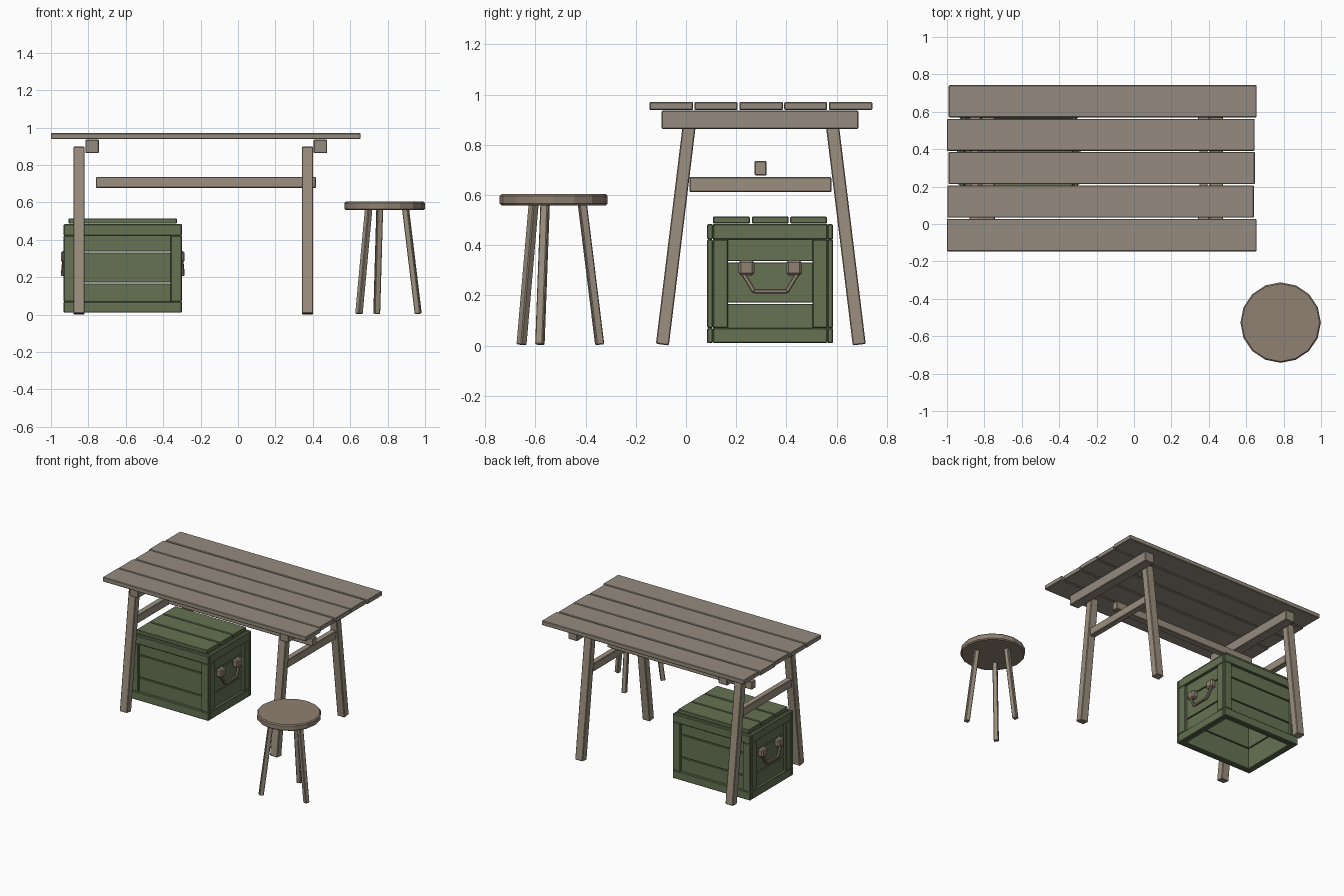
import bpy, math
from mathutils import Vector, Matrix

if "Cube" in bpy.data.objects:
    bpy.data.objects.remove(bpy.data.objects["Cube"])


def material(name, rgb):
    m = bpy.data.materials.new(name)
    m.diffuse_color = (*rgb, 1)
    m.use_nodes = True
    m.node_tree.nodes["Principled BSDF"].inputs["Base Color"].default_value = m.diffuse_color
    return m


WOOD = material("weathered_wood", (0.30, 0.26, 0.21))
PALE = material("pale_wood", (0.33, 0.275, 0.21))
BROWN = material("brown_wood", (0.28, 0.22, 0.17))
GREEN = material("green_paint", (0.13, 0.17, 0.085))


def finish(ob, name, mat, bevel):
    ob.name = name
    ob.data.materials.append(mat)
    if bevel:
        b = ob.modifiers.new("edge", 'BEVEL')
        b.width, b.segments = bevel, 1
    return ob


def box(name, x, y, z, mat, bevel=0.004):
    """Box from (min, max) ranges."""
    bpy.ops.mesh.primitive_cube_add(size=1)
    ob = bpy.context.object
    size = Vector([r[1] - r[0] for r in (x, y, z)])
    mid = Vector([(r[0] + r[1]) / 2 for r in (x, y, z)])
    ob.data.transform(Matrix.Translation(mid) @ Matrix.Diagonal(size).to_4x4())
    return finish(ob, name, mat, bevel)


def beam(name, a, b, side, w, d, mat, bevel=0.004):
    """Square bar from a to b; w is its width along 'side', d its other width."""
    a, b = Vector(a), Vector(b)
    zax = (b - a).normalized()
    yax = zax.cross(Vector(side)).normalized()
    xax = yax.cross(zax)
    rot = Matrix((xax, yax, zax)).transposed().to_4x4()
    bpy.ops.mesh.primitive_cube_add(size=1)
    ob = bpy.context.object
    ob.data.transform(Matrix.Translation((a + b) / 2) @ rot
                      @ Matrix.Diagonal((w, d, (b - a).length, 1)))
    return finish(ob, name, mat, bevel)


# Table top planks, with slightly uneven ends
planks = [(-0.146, 0.028, -1.0, 0.655), (0.034, 0.206, -0.998, 0.641),
          (0.213, 0.386, -0.991, 0.646), (0.391, 0.562, -1.0, 0.645),
          (0.570, 0.742, -0.991, 0.655)]
for y0, y1, x0, x1 in planks:
    box("table_plank", (x0, x1), (y0, y1), (0.938, 0.971), WOOD)

# Trestles: splayed legs, rail and top bearer
MID = 0.298
for x, bx in ((-0.85, -0.78), (0.372, 0.441)):
    for s in (-1, 1):
        beam("table_leg", (x, MID + s * 0.392, 0.004), (x, MID + s * 0.283, 0.895),
             (1, 0, 0), 0.06, 0.052, PALE)
    box("trestle_rail", (x - 0.022, x + 0.022), (0.013, 0.580), (0.612, 0.671), PALE)
    box("top_bearer", (bx - 0.036, bx + 0.036), (-0.097, 0.687), (0.863, 0.936), WOOD)
box("long_stretcher", (-0.76, 0.417), (0.273, 0.321), (0.678, 0.736), PALE)

# Crate: framed panels on four sides, lid slats, open underneath
X0, X1, Y0, Y1, T, R = -0.932, -0.300, 0.084, 0.586, 0.023, 0.060
boards = [(0.012, 0.166), (0.172, 0.332), (0.338, 0.484)]
rails = [(0.010, 0.070), (0.423, 0.484)]
for ya, inner in ((Y0, Y0 + T), (Y1 - T, Y1 - 2 * T)):
    for z in rails:
        box("crate_long_rail", (X0, X1), (ya, ya + T), z, GREEN)
    for xa in (X0, X1 - R):
        box("crate_long_stile", (xa, xa + R), (ya, ya + T), (0.07, 0.423), GREEN)
    for z in boards:
        box("crate_long_board", (X0 + T, X1 - T), (inner, inner + T), z, GREEN, 0.002)
for xa, inner in ((X0, X0 + T), (X1 - T, X1 - 2 * T)):
    for z in rails:
        box("crate_end_rail", (xa, xa + T), (Y0 + T, Y1 - T), z, GREEN)
    for ya in (Y0 + T, Y1 - T - R):
        box("crate_end_stile", (xa, xa + T), (ya, ya + R), (0.07, 0.423), GREEN)
    for z in boards:
        box("crate_end_board", (inner, inner + T), (Y0 + T, Y1 - T), z, GREEN, 0.002)
for y in ((0.107, 0.255), (0.262, 0.409), (0.415, 0.562)):
    box("crate_lid_slat", (-0.905, -0.327), y, (0.486, 0.514), GREEN)

# Crate handles on both ends
CX, CY = (X0 + X1) / 2, 0.336
for s in (-1, 1):
    face = sorted((CX + s * 0.290, CX + s * 0.331))
    for t in (-1, 1):
        c = CY + t * 0.095
        box("handle_block", face, (c - 0.031, c + 0.031), (0.280, 0.340), BROWN, 0.009)
        beam("handle_arm", (CX + s * 0.315, CY + t * 0.110, 0.290),
             (CX + s * 0.322, CY + t * 0.064, 0.214), (1, 0, 0), 0.018, 0.018, BROWN)
    beam("handle_grip", (CX + s * 0.322, CY - 0.068, 0.216),
         (CX + s * 0.322, CY + 0.068, 0.216), (1, 0, 0), 0.018, 0.018, BROWN)

# Stool: sixteen-sided seat on three splayed legs
SX, SY = 0.784, -0.527
bpy.ops.mesh.primitive_cylinder_add(vertices=16, radius=0.215, depth=0.045)
seat = bpy.context.object
seat.data.transform(Matrix.Rotation(math.pi / 2, 4, 'Z'))
seat.location = (SX, SY, 0.581)
finish(seat, "stool_seat", BROWN, 0.007)
for deg in (-17, 103, 223):
    d = Vector((math.cos(math.radians(deg)), math.sin(math.radians(deg)), 0))
    c = Vector((SX, SY, 0))
    beam("stool_leg", c + d * 0.188 + Vector((0, 0, 0.004)),
         c + d * 0.117 + Vector((0, 0, 0.565)), (-d.y, d.x, 0), 0.032, 0.032, PALE)
